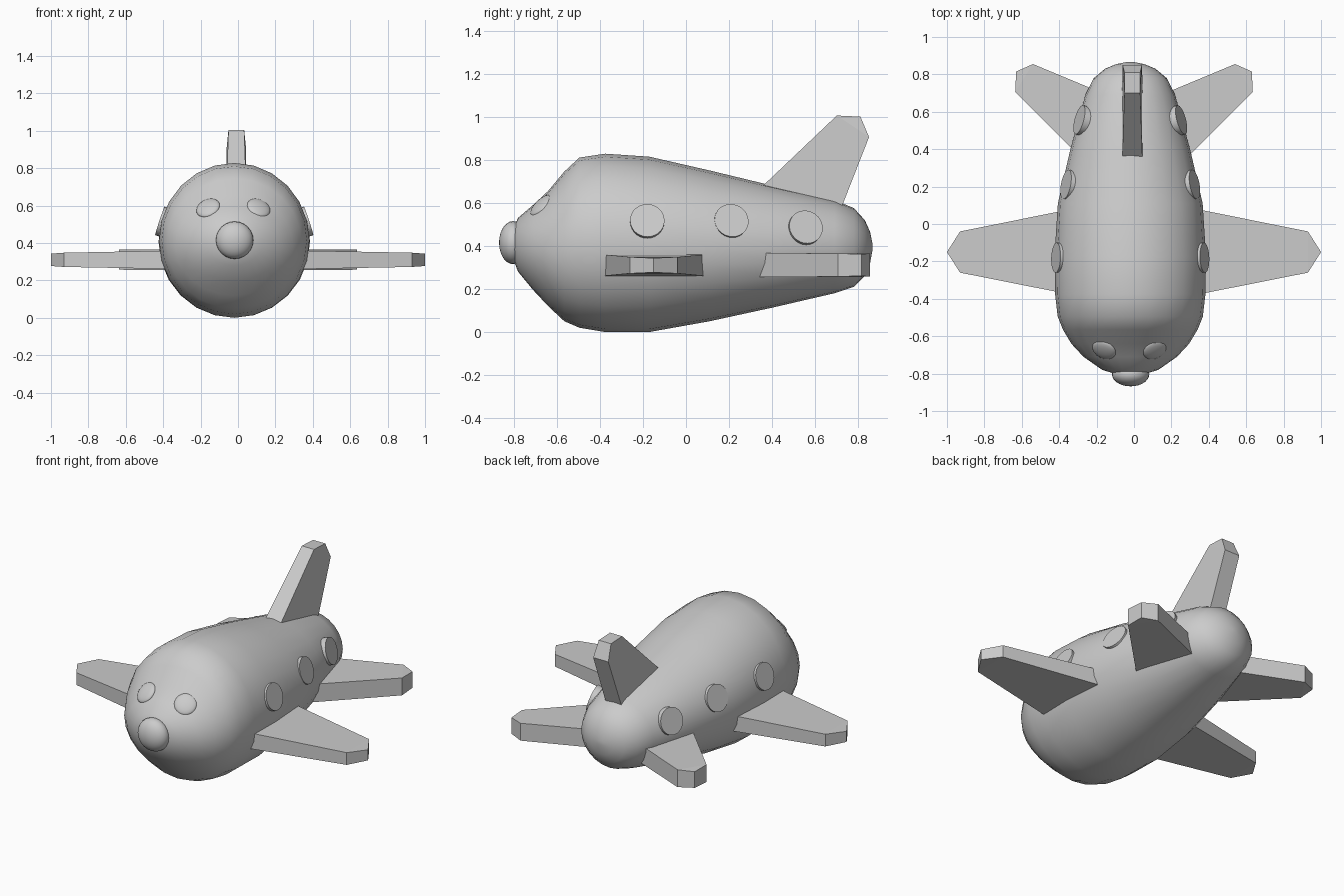
import bpy, bmesh, math
from mathutils import Vector

if "Cube" in bpy.data.objects:
    bpy.data.objects.remove(bpy.data.objects["Cube"])

CX = -0.02  # fuselage axis


def make_object(name, bm, smooth=None):
    bmesh.ops.recalc_face_normals(bm, faces=bm.faces[:])
    me = bpy.data.meshes.new(name)
    bm.to_mesh(me)
    bm.free()
    ob = bpy.data.objects.new(name, me)
    bpy.context.collection.objects.link(ob)
    if smooth:
        bpy.ops.object.select_all(action='DESELECT')
        ob.select_set(True)
        bpy.context.view_layer.objects.active = ob
        bpy.ops.object.shade_smooth_by_angle(angle=math.radians(smooth))
    return ob


def loft(name, stations, sides=24):
    """Elliptical rings along y: (y, bottom z, top z, half width)."""
    bm = bmesh.new()
    rings = []
    for y, z0, z1, w in stations:
        rings.append([bm.verts.new((CX + w * math.sin(2 * math.pi * i / sides), y,
                                    (z0 + z1) / 2 + (z1 - z0) / 2 * math.cos(2 * math.pi * i / sides)))
                      for i in range(sides)])
    for a, b in zip(rings, rings[1:]):
        for i in range(sides):
            j = (i + 1) % sides
            bm.faces.new((a[i], a[j], b[j], b[i]))
    bm.faces.new(rings[0])
    bm.faces.new(rings[-1])
    return make_object(name, bm, 60)


def plate(name, outline, place):
    """Tapered slab: outline points (u, v, half thickness), mapped by place(u, v, t)."""
    bm = bmesh.new()
    lo = [bm.verts.new(place(u, v, -t)) for u, v, t in outline]
    hi = [bm.verts.new(place(u, v, t)) for u, v, t in outline]
    n = len(outline)
    for i in range(n):
        j = (i + 1) % n
        bm.faces.new((lo[i], lo[j], hi[j], hi[i]))
    # root panel and tip panel on each side
    for s in (lo, hi):
        bm.faces.new((s[0], s[1], s[-2], s[-1]))
        bm.faces.new(s[1:-1])
    return make_object(name, bm)


def oriented(name, bm, loc, normal, smooth):
    ob = make_object(name, bm, smooth)
    ob.location = loc
    ob.rotation_euler = Vector(normal).to_track_quat('Z', 'Y').to_euler()
    return ob


# fuselage
loft("fuselage", [
    (-.81, .36, .46, .05), (-.78, .28, .53, .15), (-.71, .195, .59, .25),
    (-.64, .12, .655, .315), (-.565, .05, .745, .36), (-.495, .02, .81, .388),
    (-.375, 0, .828, .402), (-.17, 0, .814, .405), (.11, .05, .75, .387),
    (.4, .113, .68, .32), (.69, .18, .613, .24), (.78, .21, .575, .195),
    (.83, .26, .52, .135), (.855, .32, .465, .075), (.866, .38, .41, .02)])

# round nose
bm = bmesh.new()
bmesh.ops.create_uvsphere(bm, u_segments=24, v_segments=14, radius=.1)
bmesh.ops.scale(bm, verts=bm.verts, vec=(1, 1, .65))
oriented("nose", bm, (-.018, -.803, .415), (0, -1, 0), 60)

WING = [(.3, .087, .05), (.93, -.04, .038), (1, -.11, .033), (1, -.19, .033),
        (.93, -.26, .038), (.3, -.385, .05)]
WING[2:4] = [(1, -.15, .033)]
TAIL = [(.12, .68, .056), (.54, .855, .054), (.63, .815, .05), (.635, .705, .054), (.2, .27, .056)]
FIN = [(.66, .42, .056), (.85, .905, .052), (.81, 1.0, .042), (.70, 1.005, .042), (.29, .615, .056)]

for side, s in (("right", 1), ("left", -1)):
    # main wings and tail planes
    plate(side + "_wing", WING, lambda u, v, t: (s * u, v, .31 + t))
    plate(side + "_tailplane", TAIL, lambda u, v, t: (s * u, v, .311 + t))
    # eyes
    bm = bmesh.new()
    bmesh.ops.create_uvsphere(bm, u_segments=24, v_segments=10, radius=.066)
    bmesh.ops.scale(bm, verts=bm.verts, vec=(1, 1, .3))
    oriented(side + "_eye", bm, (CX - .005 + s * .135, -.672, .587), (s * .32, -.66, .68), 60)
    # porthole discs
    for i, (x, y, z, n) in enumerate([(.388, -.18, .515, (1, .04, .33)),
                                      (.335, .21, .515, (1, .19, .35)),
                                      (.264, .555, .485, (1, .27, .33))]):
        bm = bmesh.new()
        bmesh.ops.create_cone(bm, cap_ends=True, segments=28, radius1=.08, radius2=.08, depth=.04)
        nv = Vector((s * n[0], n[1], n[2])).normalized()
        oriented(f"{side}_window_{i + 1}", bm, Vector((CX + s * x, y, z)) - nv * .01, nv, 40)

# tail fin
plate("tail_fin", FIN, lambda u, v, t: (-.009 + t, u, v))
